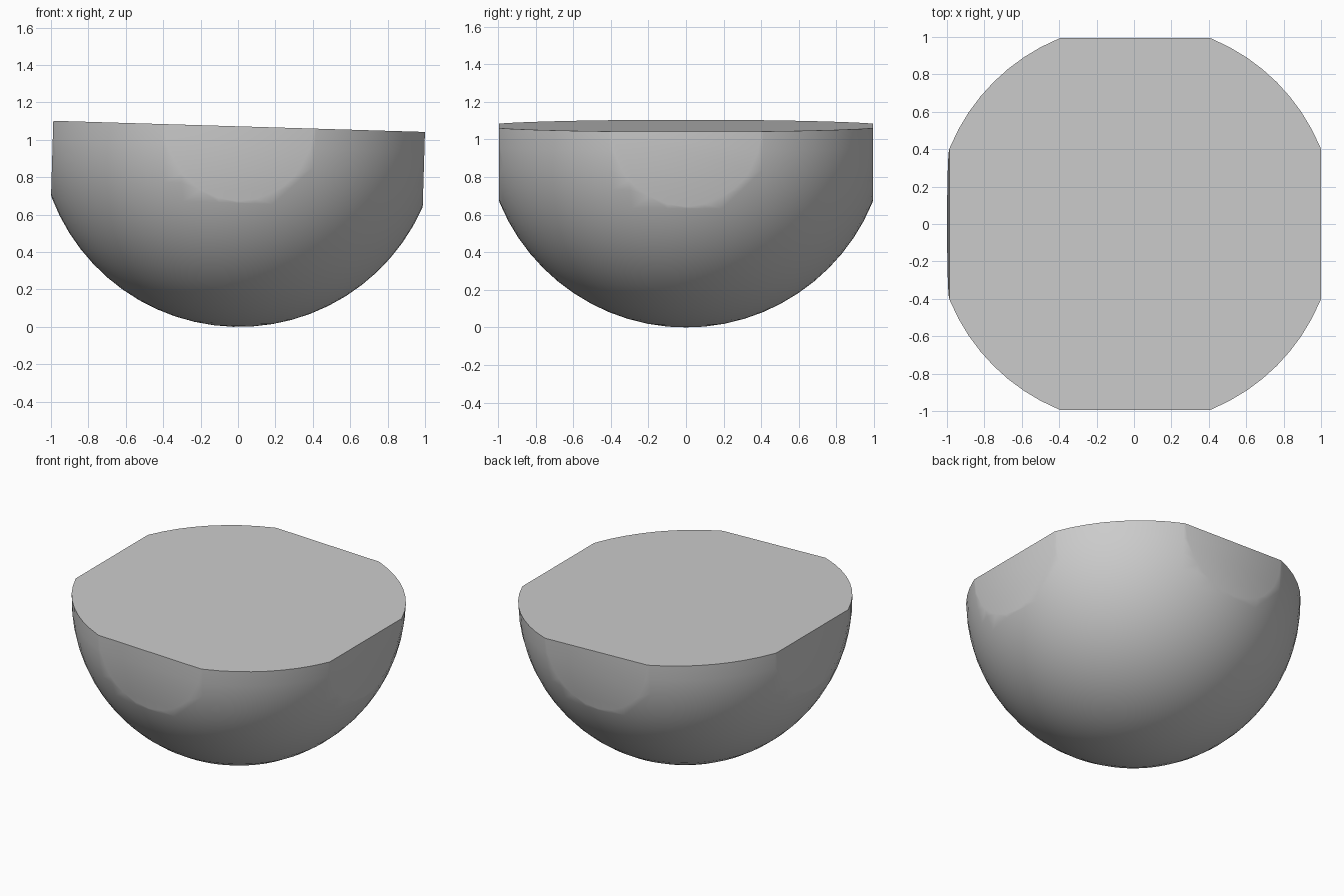
import bpy, bmesh, math
from mathutils import Matrix, Vector

default = bpy.data.objects.get("Cube")
if default:
    bpy.data.objects.remove(default, do_unlink=True)

RADIUS = 1.072
FLAT = 0.994    # distance of the four side flats from the centre
TILT = 0.03     # lean of the whole bowl, in radians

# plain grey material
grey = bpy.data.materials.new("grey")
grey.use_nodes = True
grey.diffuse_color = (0.6, 0.6, 0.6, 1)
grey.node_tree.nodes["Principled BSDF"].inputs["Base Color"].default_value = (0.6, 0.6, 0.6, 1)

# solid half ball, trimmed by a level top and four side flats
bm = bmesh.new()
bmesh.ops.create_uvsphere(bm, u_segments=64, v_segments=32, radius=RADIUS)


def trim(normal, distance):
    """Cut away everything beyond a plane and close the opening."""
    normal = Vector(normal)
    cut = bmesh.ops.bisect_plane(
        bm, geom=bm.verts[:] + bm.edges[:] + bm.faces[:], dist=1e-5,
        plane_co=normal * distance, plane_no=normal, clear_outer=True)
    rim = [e for e in cut["geom_cut"] if isinstance(e, bmesh.types.BMEdge) and e.is_boundary]
    bmesh.ops.holes_fill(bm, edges=rim, sides=0)


for side in ((1, 0, 0), (-1, 0, 0), (0, 1, 0), (0, -1, 0)):
    trim(side, FLAT)
trim((0, 0, 1), 0)

# lean it and stand it on the ground, centred
bm.transform(Matrix.Translation((0.006, 0, RADIUS)) @ Matrix.Rotation(TILT, 4, "Y"))
bmesh.ops.recalc_face_normals(bm, faces=bm.faces)

mesh = bpy.data.meshes.new("half_ball")
bm.to_mesh(mesh)
bm.free()
mesh.materials.append(grey)
half_ball = bpy.data.objects.new("half_ball", mesh)
bpy.context.collection.objects.link(half_ball)

# smooth sides with a crisp top rim
bpy.ops.object.select_all(action="DESELECT")
half_ball.select_set(True)
bpy.context.view_layer.objects.active = half_ball
bpy.ops.object.shade_smooth_by_angle(angle=math.radians(40))
